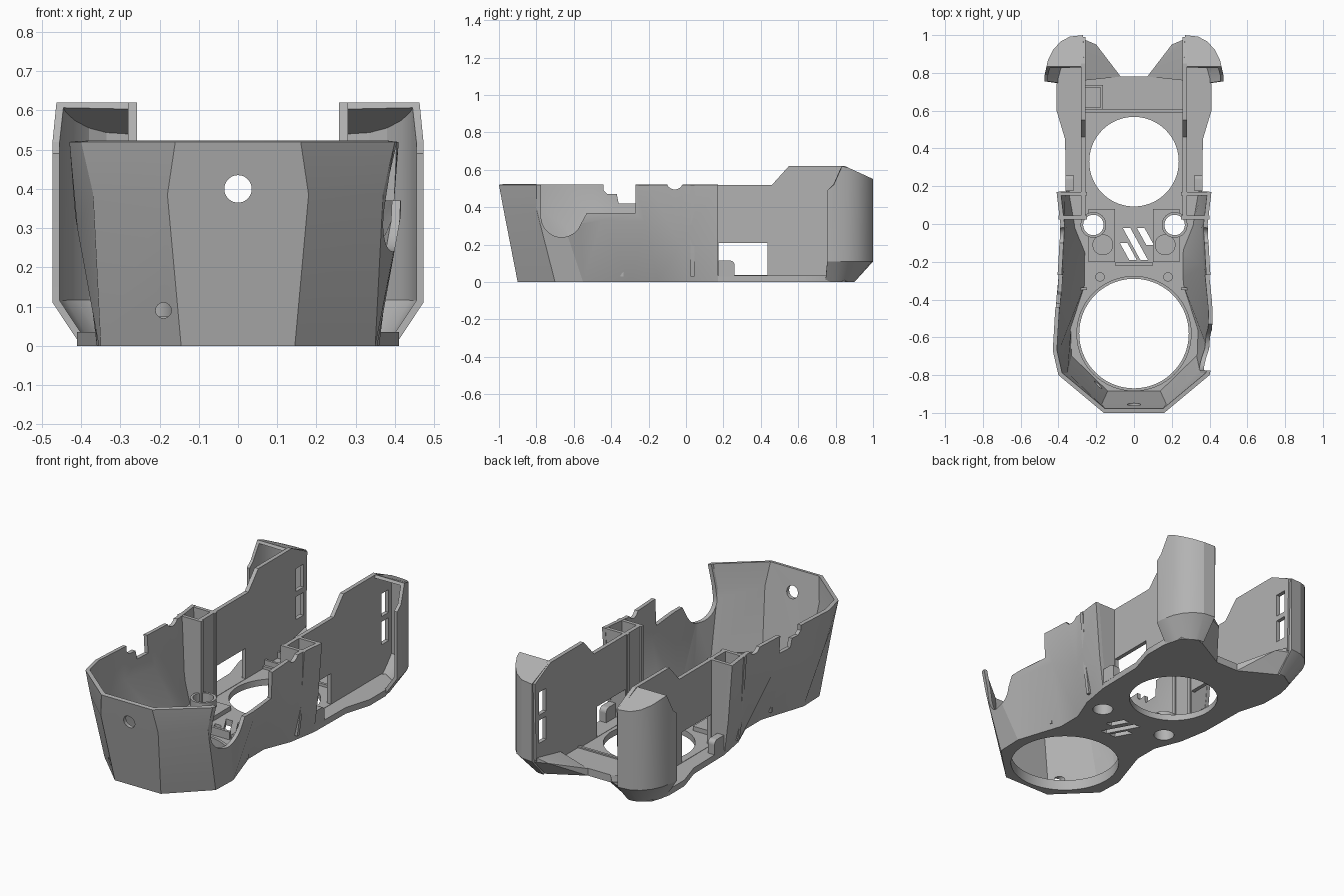
import bpy, bmesh, math
from mathutils import Vector

cube = bpy.data.objects.get("Cube")
if cube:
    bpy.data.objects.remove(cube)

grey = bpy.data.materials.new("mid_grey")
grey.use_nodes = True
grey.diffuse_color = (0.45, 0.45, 0.45, 1)
grey.node_tree.nodes["Principled BSDF"].inputs["Base Color"].default_value = (0.45, 0.45, 0.45, 1)


def finish(name, bm):
    mesh = bpy.data.meshes.new(name)
    bm.to_mesh(mesh)
    bm.free()
    mesh.materials.append(grey)
    ob = bpy.data.objects.new(name, mesh)
    bpy.context.collection.objects.link(ob)
    return ob


def prism(name, outline, axis, a, b):
    """Extrude a 2D outline along an axis from a to b."""
    place = {"x": lambda u, v, w: (w, u, v),
             "y": lambda u, v, w: (u, w, v),
             "z": lambda u, v, w: (u, v, w)}[axis]
    bm = bmesh.new()
    low = [bm.verts.new(place(u, v, a)) for u, v in outline]
    top = [bm.verts.new(place(u, v, b)) for u, v in outline]
    bm.faces.new(low)
    bm.faces.new(top)
    for i in range(len(low)):
        j = (i + 1) % len(low)
        bm.faces.new((low[i], low[j], top[j], top[i]))
    bmesh.ops.recalc_face_normals(bm, faces=bm.faces)
    return finish(name, bm)


def box(name, x0, x1, y0, y1, z0, z1):
    return prism(name, [(x0, y0), (x1, y0), (x1, y1), (x0, y1)], "z", z0, z1)


def arc(cx, cy, r, start=0, end=360, n=48):
    count = n if end - start == 360 else n + 1
    angles = [math.radians(start + (end - start) * i / n) for i in range(count)]
    return [(cx + r * math.cos(t), cy + r * math.sin(t)) for t in angles]


def disc(name, x, y, r, z0, z1, n=48):
    return prism(name, arc(x, y, r, n=n), "z", z0, z1)


def apply(ob, kind, **settings):
    mod = ob.modifiers.new(kind, kind)
    for key, value in settings.items():
        setattr(mod, key, value)
    bpy.context.view_layer.objects.active = ob
    bpy.ops.object.modifier_apply(modifier=mod.name)
    return ob


def mirror(ob):
    return apply(ob, "MIRROR", use_mirror_merge=False)


def cut(ob, *cutters):
    for c in cutters:
        c.hide_render = True
        apply(ob, "BOOLEAN", object=c, operation="DIFFERENCE", solver="EXACT")
        bpy.data.objects.remove(c)
    return ob


def loft(name, columns, thickness, cap=None):
    """Wall through columns of points, thickened inward."""
    bm = bmesh.new()
    cols = [[bm.verts.new(p) for p in col] for col in columns]
    for a, b in zip(cols, cols[1:]):
        for j in range(len(a) - 1):
            bm.faces.new((a[j], b[j], b[j + 1], a[j + 1]))
    if cap:
        start, extra = cap
        bm.faces.new([c[-1] for c in cols[start:]] + [bm.verts.new(p) for p in extra])
    ob = finish(name, bm)
    return apply(ob, "SOLIDIFY", thickness=thickness, offset=-1, use_even_offset=True)


# Floor plate with fan openings, screw holes and slanted vents
half = [(0.145, -0.9), (0.35, -0.7), (0.355, -0.55), (0.27, -0.29), (0.27, -0.15),
        (0.33, 0), (0.36, 0.17), (0.365, 0.45), (0.41, 0.6), (0.41, 0.74),
        (0.38, 0.85), (0.3, 0.9), (0.07, 0.78)]
floor = prism("floor_plate", half + [(-x, y) for x, y in reversed(half)], "z", 0, 0.035)
holes = [disc("cut", 0, -0.58, 0.29, -0.1, 0.1, 72), disc("cut", 0, 0.33, 0.237, -0.1, 0.1, 72)]
holes += [disc("cut", s * 0.215, -0.005, 0.054, -0.1, 0.1) for s in (-1, 1)]
for x, top, low in ((-0.075, -0.1, -0.19), (-0.06, -0.02, -0.19), (0.015, -0.02, -0.11)):
    run = (top - low) * 0.55
    holes.append(prism("cut", [(x, top), (x + 0.04, top), (x + 0.04 + run, low), (x + run, low)],
                       "z", -0.1, 0.1))
cut(floor, *holes)

# Faceted front bucket
columns = [
    [(0.145, -0.9, 0), (0.18, -0.975, 0.385), (0.16, -1, 0.52)],
    [(0.35, -0.7, 0), (0.37, -0.8, 0.39), (0.40, -0.8, 0.52)],
    [(0.355, -0.55, 0), (0.41, -0.65, 0.3), (0.43, -0.67, 0.52)],
    [(0.27, -0.29, 0), (0.415, -0.45, 0.33), (0.42, -0.5, 0.52)],
    [(0.27, -0.15, 0), (0.39, -0.22, 0.32), (0.40, -0.2, 0.52)],
    [(0.33, 0, 0), (0.375, -0.03, 0.2), (0.39, 0, 0.52)],
    [(0.36, 0.17, 0), (0.385, 0.17, 0.2), (0.41, 0.17, 0.52)]]
flipped = [[(-x, y, z) for x, y, z in col] for col in reversed(columns)]
bucket = loft("front_bucket", flipped + columns, 0.022)
scoop = [(-0.775, 0.7)] + arc(-0.665, 0.35, 0.11, 180, 340, 16) + [(-0.53, 0.37), (-0.27, 0.37), (-0.27, 0.7)]
steps = [(-0.44, 0.7), (-0.44, 0.49), (-0.42, 0.47), (-0.37, 0.47), (-0.36, 0.42),
         (-0.27, 0.42), (-0.27, 0.7)]
cut(bucket,
    prism("cut", scoop, "x", 0.27, 0.6),
    prism("cut", steps, "x", -0.6, -0.27),
    prism("cut", arc(-0.06, 0.54, 0.045, n=24), "x", -0.6, 0.6),
    prism("cut", arc(0, 0.4, 0.035), "y", -1.2, -0.8),
    prism("cut", arc(-0.19, 0.09, 0.02, n=24), "y", -1.2, -0.7))

# Vertical channels where bucket meets the side walls
for name, y in (("channel_rear_wall", 0.15), ("channel_front_wall", 0.025)):
    mirror(prism(name, [(0.25, 0.03), (0.355, 0.03), (0.378, 0.2), (0.4, 0.52), (0.25, 0.52)],
                 "y", y, y + 0.02))

# Tall side walls with windows and rear slots
profile = [(0.03, 0.02), (0.89, 0.02), (0.98, 0.11), (0.99, 0.55), (0.85, 0.62),
           (0.55, 0.62), (0.46, 0.52), (0.03, 0.52)]
wall = prism("side_wall", profile, "x", 0.257, 0.28)
cut(wall, box("cut", 0.2, 0.3, 0.175, 0.435, 0.037, 0.21),
    *[box("cut", 0.2, 0.3, 0.89, 0.955, z, z + 0.13) for z in (0.2, 0.36)])
mirror(wall)
tab = [(0.175, 0.03), (0.26, 0.03), (0.26, 0.09)] + arc(0.235, 0.09, 0.025, 0, 90, 8) + [(0.175, 0.115)]
mirror(prism("wall_tab", tab, "x", 0.32, 0.362))

# Hollow rear pods, open toward the front
foot = [(0.40, 0.745), (0.40, 0.79), (0.39, 0.82), (0.37, 0.85), (0.35, 0.87), (0.32, 0.89), (0.3, 0.9), (0.265, 0.9)]
body = [(0.473, 0.755), (0.473, 0.79), (0.463, 0.835), (0.455, 0.87), (0.43, 0.92), (0.39, 0.965),
        (0.34, 0.992), (0.27, 1.0)]
pod = []
for i, (f, b) in enumerate(zip(foot, body)):
    top = (0.49, 0.52)[i] if i < 2 else 0.62 - max(0, b[1] - 0.85) * 0.46
    pod.append([(*f, 0.0), (*b, 0.11), (*b, top)])
mirror(loft("rear_pod", pod, 0.018, cap=(2, [(0.265, 0.85, 0.62), (0.265, 0.835, 0.62)])))

# Sloped feet beside the rear notch
bm = bmesh.new()
for p in ((0.07, 0.78, 0), (0.07, 0.78, 0.04), (0.26, 0.76, 0), (0.26, 0.76, 0.08),
          (0.27, 0.89, 0), (0.27, 0.98, 0.1), (0.27, 0.98, 0.13), (0.2, 0.95, 0.1)):
    bm.verts.new(p)
bmesh.ops.convex_hull(bm, input=bm.verts)
mirror(finish("rear_foot", bm))

# Raised pads, bosses and ribs on the floor
pad = prism("boss_pad", [(0.1, -0.2), (0.24, -0.2), (0.24, 0.08), (0.1, 0.08)], "z", 0.03, 0.06)
cut(pad, disc("cut", 0.215, -0.005, 0.054, 0, 0.2))
mirror(pad)
sleeve = disc("screw_sleeve", 0.215, -0.005, 0.068, 0.02, 0.11)
mirror(cut(sleeve, disc("cut", 0.215, -0.005, 0.054, 0, 0.2)))
mirror(disc("round_boss", 0.165, -0.11, 0.055, 0.03, 0.075))
mirror(disc("small_boss", 0.18, -0.28, 0.025, 0.03, 0.06, 24))
box("vent_rib", -0.1, 0.1, -0.22, -0.205, 0.03, 0.08)
mirror(box("shelf_rib", 0.25, 0.3, -0.35, -0.335, 0.03, 0.08))
box("rear_rib", -0.257, 0.257, 0.59, 0.605, 0.03, 0.05)
rear_deck = box("rear_deck", -0.257, 0.257, 0.605, 0.78, 0.03, 0.042)
frame = box("switch_frame", -0.257, -0.165, 0.605, 0.735, 0.035, 0.08)
cut(frame, box("cut", -0.3, -0.178, 0.618, 0.722, 0.045, 0.2))

# Raised rim around the front fan opening
rim = disc("front_fan_rim", 0, -0.58, 0.305, 0.03, 0.06, 72)
cut(rim, disc("cut", 0, -0.58, 0.29, 0, 0.2, 72))

# Smooth only the round parts
bpy.ops.object.select_all(action="DESELECT")
for ob in bpy.context.scene.objects:
    if ob.type == "MESH":
        ob.select_set(True)
bpy.ops.object.shade_smooth_by_angle(angle=math.radians(20))
